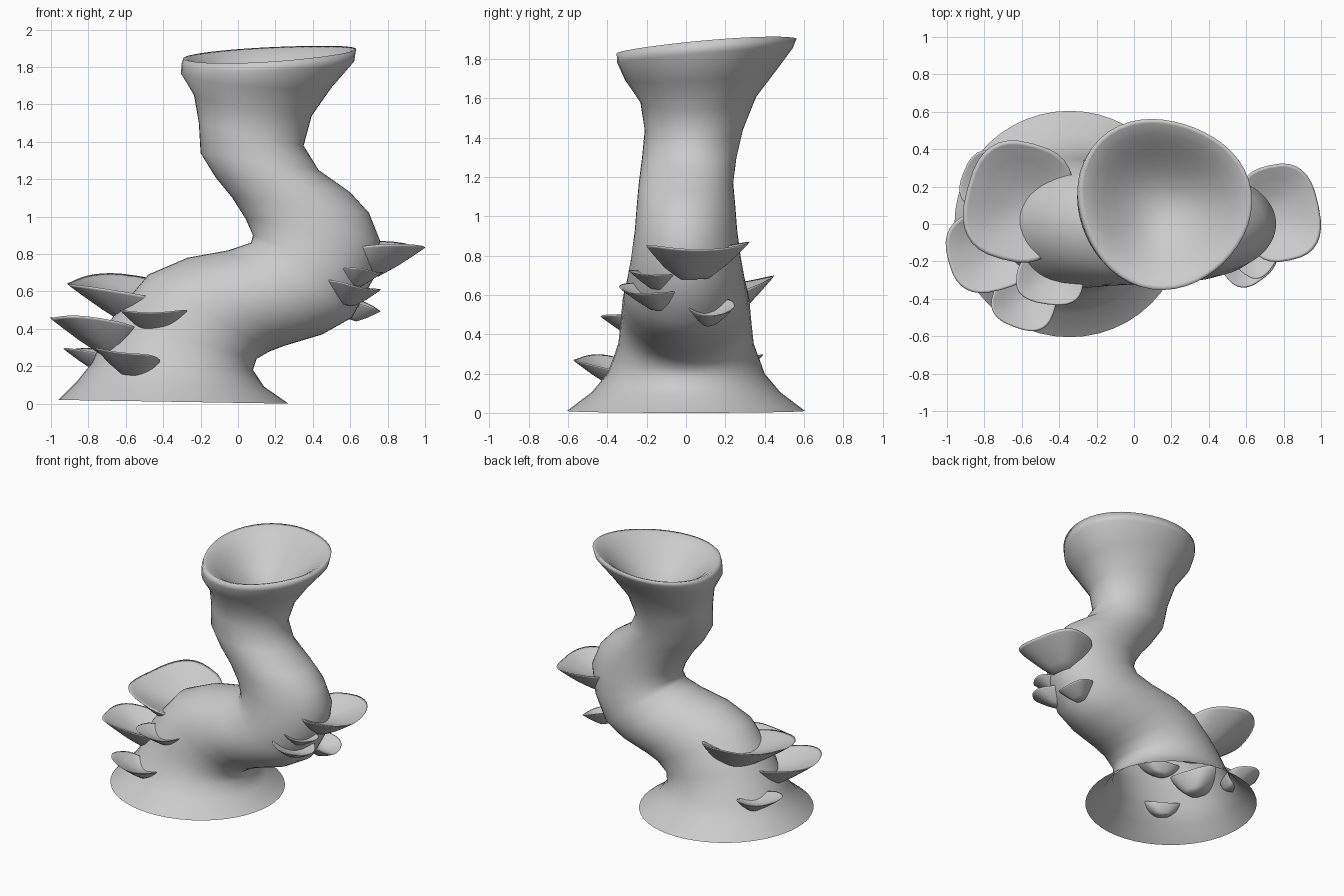
import bpy, bmesh, math
from mathutils import Vector

if "Cube" in bpy.data.objects:
    bpy.data.objects.remove(bpy.data.objects["Cube"])


def loft(name, rings, cap_start=False):
    """Skin vertex rings, close the last one, and smooth the result."""
    bm = bmesh.new()
    loops = [[bm.verts.new(p) for p in r] for r in rings]
    n = len(loops[0])
    for a, b in zip(loops, loops[1:]):
        for i in range(n):
            j = (i + 1) % n
            bm.faces.new((a[i], a[j], b[j], b[i]))
    bm.faces.new(loops[-1])
    if cap_start:
        bm.faces.new(loops[0][::-1])
    me = bpy.data.meshes.new(name)
    bm.to_mesh(me)
    bm.free()
    ob = bpy.data.objects.new(name, me)
    bpy.context.collection.objects.link(ob)
    bpy.ops.object.select_all(action='DESELECT')
    ob.select_set(True)
    bpy.context.view_layer.objects.active = ob
    bpy.ops.object.shade_smooth()


def trunk_ring(left, right, half_y, n=48):
    """Tilted oval between two silhouette points; leans back and lobes near the top."""
    a, b = Vector((left[0], 0, left[1])), Vector((right[0], 0, right[1]))
    mid, half = (a + b) / 2, (b - a) / 2
    mid.y = min(.115, max(0, (mid.z - 1.2) * .17))
    slope = min(.085, max(0, (mid.z - 1.4) * .25))
    across = Vector((0, half_y, half_y * slope))
    ring = []
    for i in range(n):
        t = math.tau * i / n
        lobes = .025 * math.cos(2 * t - 1.5 * math.pi) + .035 * math.cos(3 * t - 2.25 * math.pi)
        k = 1 + lobes * slope / .085
        ring.append(mid + (half * math.cos(t) + across * math.sin(t)) * k)
    return ring


# Trunk silhouette: left point, right point, half depth
SECTIONS = [
    ((-.96, .02), (.27, 0), .605),
    ((-.86, .12), (.14, .09), .48),
    ((-.78, .22), (.08, .18), .40),
    ((-.68, .45), (.10, .24), .345),
    ((-.48, .69), (.17, .28), .33),
    ((-.27, .78), (.25, .31), .325),
    ((-.05, .82), (.45, .37), .315),
    ((.07, .86), (.61, .46), .30),
    ((.08, .90), (.72, .66), .28),
    ((.04, .99), (.76, .87), .26),
    ((-.03, 1.10), (.70, 1.02), .25),
    ((-.12, 1.21), (.60, 1.13), .24),
    ((-.20, 1.34), (.43, 1.25), .24),
    ((-.21, 1.50), (.35, 1.38), .25),
    ((-.24, 1.65), (.39, 1.54), .295),
    ((-.31, 1.76), (.49, 1.69), .39),
    ((-.31, 1.81), (.61, 1.83), .445),
    ((-.30, 1.84), (.62, 1.895), .455),
]
rings = [trunk_ring(*s) for s in SECTIONS]

# Hollow mouth: the rim ring shrunk and sunk into a bowl
rim = rings[-1]
centre = sum(rim, Vector()) / len(rim)
for i in range(8):
    k = .95 - .125 * i
    sink = Vector((0, 0, .27 * (1 - k * k) ** 1.6))
    rings.append([centre + (p - centre) * k - sink for p in rim])
loft("trunk", rings)

# Shelf fungus profile: rim scale, height from stub (0) to rim (1)
PROFILE = [(.28, 0), (.42, .16), (.62, .4), (.82, .7), (.96, .92), (1, 1),
           (.93, .98), (.7, .84), (.4, .68), (.15, .60)]


def shelf(name, rim, heading, length, width, tilt):
    """Flared cup: stub buried in the trunk, rim facing up and outward."""
    rim, h = Vector(rim), math.radians(heading)
    out = Vector((math.cos(h), math.sin(h), 0))
    side = Vector((-math.sin(h), math.cos(h), 0))
    stub = rim - out * length * .45 - Vector((0, 0, length * .72))
    rings = []
    for k, f in PROFILE:
        ring = []
        for i in range(32):
            c, s = math.cos(math.tau * i / 32), math.sin(math.tau * i / 32)
            u = math.copysign(abs(c) ** .75, c) * k * length
            v = math.copysign(abs(s) ** .75, s) * k * width
            p = stub.lerp(rim, f) + out * u + side * v
            p.z += tilt[0] * u + tilt[1] * v + .12 * v * v / width
            ring.append(p)
        rings.append(ring)
    loft(name, rings, cap_start=True)


# Left cluster
shelf("shelf_left_large", (-.62, .12, .61), 165, .28, .32, (.15, -.11))
shelf("shelf_left_middle", (-.77, -.14, .42), 195, .23, .22, (.17, .03))
shelf("shelf_left_front", (-.45, -.30, .475), 262, .13, .18, (.10, 0))
shelf("shelf_left_low_front", (-.59, -.42, .245), 250, .14, .17, (.22, -.12))
shelf("shelf_left_low_back", (-.79, .23, .27), 158, .13, .16, (.15, 0))

# Right cluster
shelf("shelf_right_large", (.78, .06, .83), 12, .21, .26, (.01, .03))
shelf("shelf_right_front", (.61, -.19, .62), 308, .13, .15, (-.05, -.15))
shelf("shelf_right_small", (.66, -.17, .70), 325, .10, .12, (.05, -.1))
shelf("shelf_right_low", (.65, .13, .53), 12, .11, .115, (-.30, .15))
